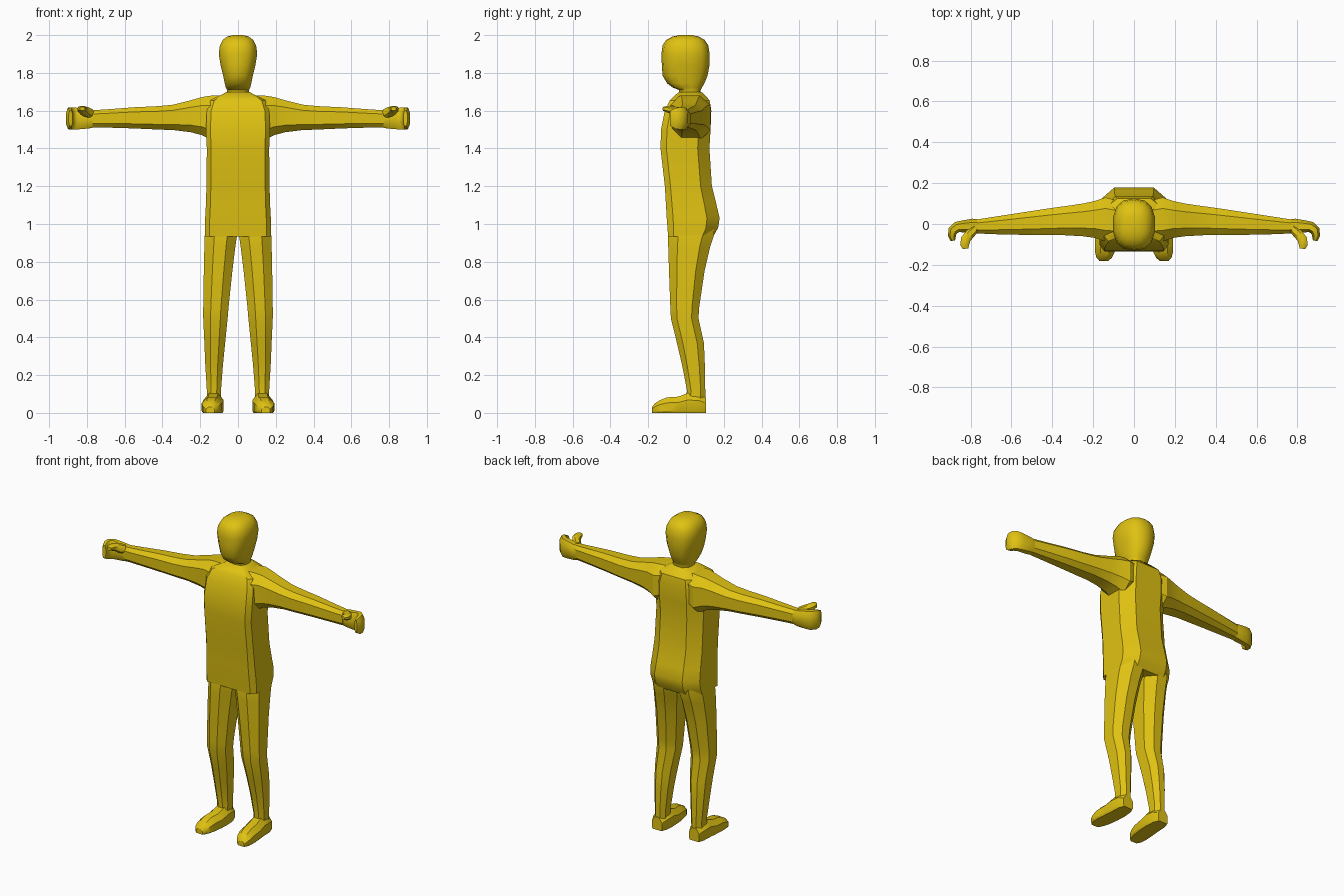
import bpy, bmesh, math
from mathutils import Vector

yellow = bpy.data.materials.new("golden yellow")
yellow.diffuse_color = (0.74, 0.54, 0.006, 1)
X, Y, Z = Vector((1, 0, 0)), Vector((0, 1, 0)), Vector((0, 0, 1))


def octagon(c, u, v, lo=(0.25, 0.25), hi=(0.25, 0.25)):
    """Rectangle c +-u +-v with cut corners; lo/hi = (u cut, v cut) at -v / +v."""
    a, b = 1 - 2 * lo[0], 1 - 2 * lo[1]
    d, e = 1 - 2 * hi[0], 1 - 2 * hi[1]
    pts = [(-a, -1), (a, -1), (1, -b), (1, e), (d, 1), (-d, 1), (-1, e), (-1, -b)]
    return [c + u * p + v * q for p, q in pts]


def oval(c, u, v, n=14, power=2.5):
    """Squarish oval ring."""
    pts = []
    for i in range(n):
        t = 2 * math.pi * (i + 0.5) / n
        p, q = math.cos(t), math.sin(t)
        pts.append(c + u * math.copysign(abs(p) ** (2 / power), p)
                   + v * math.copysign(abs(q) ** (2 / power), q))
    return pts


def loft(name, rings, mirror=False, angle=32):
    """Skin a row of rings, cap both ends."""
    bm = bmesh.new()
    rows = [[bm.verts.new(p) for p in r] for r in rings]
    n = len(rows[0])
    for a, b in zip(rows, rows[1:]):
        for i in range(n):
            j = (i + 1) % n
            bm.faces.new((a[i], a[j], b[j], b[i]))
    bm.faces.new(rows[0])
    bm.faces.new(rows[-1])
    bmesh.ops.recalc_face_normals(bm, faces=bm.faces)
    mesh = bpy.data.meshes.new(name)
    bm.to_mesh(mesh)
    bm.free()
    mesh.materials.append(yellow)
    ob = bpy.data.objects.new(name, mesh)
    bpy.context.collection.objects.link(ob)
    bpy.ops.object.select_all(action='DESELECT')
    bpy.context.view_layer.objects.active = ob
    ob.select_set(True)
    bpy.ops.object.shade_smooth_by_angle(angle=math.radians(angle))
    if mirror:
        ob.modifiers.new("Mirror", 'MIRROR').use_mirror_merge = False
    return ob


def flat_ring(z, x0, x1, y0, y1, shape=octagon, **kw):
    """Horizontal ring from its bounds."""
    return shape(Vector(((x0 + x1) / 2, (y0 + y1) / 2, z)),
                 X * (x1 - x0) / 2, Y * (y1 - y0) / 2, **kw)


# Torso: half width, front, back per height
torso = [(0.935, 0.176, -0.095, 0.145), (0.98, 0.176, -0.098, 0.170),
         (1.03, 0.174, -0.102, 0.178), (1.10, 0.170, -0.106, 0.162),
         (1.20, 0.167, -0.112, 0.137), (1.40, 0.165, -0.135, 0.124),
         (1.50, 0.170, -0.132, 0.130), (1.60, 0.165, -0.112, 0.134),
         (1.655, 0.145, -0.085, 0.125), (1.685, 0.085, -0.055, 0.098),
         (1.70, 0.060, -0.035, 0.080)]
loft("torso", [flat_ring(z, -w, w, f, b, lo=(0.07, 0.12), hi=(0.22, 0.24))
               for z, w, f, b in torso])

# Neck and head
head = [(1.68, 0.060, -0.035, 0.078), (1.71, 0.060, -0.038, 0.078),
        (1.722, 0.066, -0.070, 0.084), (1.745, 0.072, -0.100, 0.098),
        (1.785, 0.080, -0.124, 0.114), (1.84, 0.094, -0.128, 0.124),
        (1.90, 0.104, -0.130, 0.125), (1.945, 0.098, -0.124, 0.118),
        (1.975, 0.082, -0.104, 0.098), (1.992, 0.058, -0.072, 0.068),
        (2.00, 0.028, -0.035, 0.035)]
loft("head", [flat_ring(z, -w, w, f, b, shape=oval) for z, w, f, b in head], angle=40)

# Legs: inner, outer, front, back per height
leg = [(0.06, 0.092, 0.165, 0.000, 0.102), (0.12, 0.090, 0.165, 0.005, 0.102),
       (0.25, 0.080, 0.173, -0.020, 0.100), (0.37, 0.068, 0.178, -0.048, 0.095),
       (0.50, 0.055, 0.184, -0.080, 0.066), (0.56, 0.050, 0.184, -0.083, 0.070),
       (0.75, 0.030, 0.181, -0.090, 0.098), (0.88, 0.014, 0.178, -0.094, 0.128),
       (0.94, 0.005, 0.176, -0.095, 0.148), (1.00, 0.005, 0.165, -0.085, 0.150)]
loft("legs", [flat_ring(z, *r, lo=(0.30, 0.22), hi=(0.30, 0.25)) for z, *r in leg],
     mirror=True, angle=25)

# Feet: toe to heel, with inner, outer and top
foot = [(-0.180, 0.125, 0.170, 0.030), (-0.165, 0.108, 0.184, 0.050),
        (-0.140, 0.096, 0.190, 0.066), (-0.100, 0.086, 0.192, 0.082),
        (-0.040, 0.078, 0.188, 0.086), (0.010, 0.076, 0.183, 0.105),
        (0.070, 0.080, 0.180, 0.100), (0.105, 0.096, 0.166, 0.080)]
loft("feet", [octagon(Vector(((a + b) / 2, y, t / 2)), X * (b - a) / 2, Z * t / 2,
                      lo=(0.06, 0.12), hi=(0.28, 0.35)) for y, a, b, t in foot],
     mirror=True)

# Arms: front, back, bottom, top along the length
arm = [(0.08, -0.085, 0.115, 1.470, 1.680), (0.14, -0.085, 0.130, 1.445, 1.680),
       (0.19, -0.068, 0.113, 1.470, 1.672), (0.25, -0.060, 0.100, 1.486, 1.655),
       (0.34, -0.055, 0.087, 1.497, 1.632), (0.42, -0.055, 0.076, 1.500, 1.624),
       (0.55, -0.053, 0.056, 1.506, 1.618), (0.68, -0.050, 0.036, 1.510, 1.608),
       (0.77, -0.046, 0.022, 1.512, 1.602)]
loft("arms", [octagon(Vector((x, (f + b) / 2, (lo + hi) / 2)), Y * (b - f) / 2,
                      Z * (hi - lo) / 2, lo=(0.25, 0.22), hi=(0.25, 0.22))
              for x, f, b, lo, hi in arm], mirror=True, angle=28)


def bent(name, stations):
    """Loft along a path in plan: x, y, heading (degrees), half thickness, bottom, top."""
    rings = []
    for x, y, h, t, lo, hi in stations:
        side = Vector((-math.sin(math.radians(h)), math.cos(math.radians(h)), 0))
        rings.append(octagon(Vector((x, y, (lo + hi) / 2)), side * t, Z * (hi - lo) / 2))
    return loft(name, rings, mirror=True, angle=40)


# Hands with fingers curled to the front, and thumbs
bent("hands", [(0.74, -0.012, 5, 0.032, 1.515, 1.600), (0.79, -0.010, 0, 0.036, 1.506, 1.605),
               (0.835, -0.012, -8, 0.030, 1.502, 1.612), (0.865, -0.015, -25, 0.027, 1.500, 1.616),
               (0.886, -0.032, -60, 0.024, 1.500, 1.618), (0.891, -0.056, -95, 0.020, 1.504, 1.614),
               (0.886, -0.082, -105, 0.011, 1.520, 1.600)])
bent("thumbs", [(0.775, -0.022, -30, 0.020, 1.560, 1.608), (0.800, -0.045, -45, 0.024, 1.565, 1.618),
                (0.824, -0.075, -70, 0.024, 1.582, 1.624), (0.828, -0.102, -95, 0.022, 1.592, 1.624),
                (0.824, -0.121, -100, 0.013, 1.600, 1.620)])
